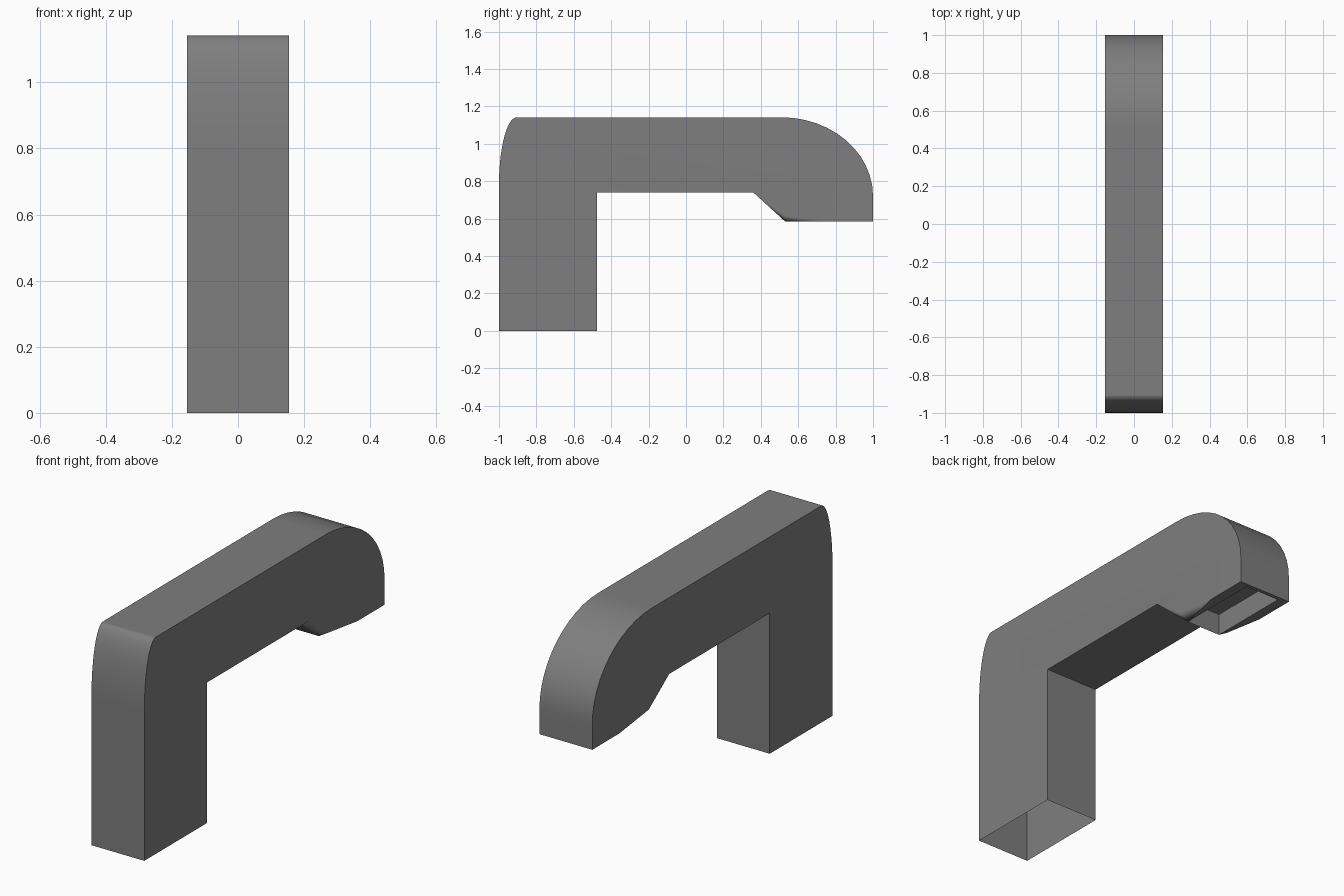
import bpy, bmesh, math

if "Cube" in bpy.data.objects:
    bpy.data.objects.remove(bpy.data.objects["Cube"])

W = 0.154          # half width of the body
N = 12             # segments per rounded corner
BASE = 0.585       # height of the spout mouth
bm = bmesh.new()


def arc(cy, cz, ry, rz, a0, a1):
    """Quarter ellipse in the YZ plane."""
    pts = []
    for i in range(N + 1):
        a = math.radians(a0 + (a1 - a0) * i / N)
        pts.append((cy + ry * math.cos(a), cz + rz * math.sin(a)))
    return pts


# Side profile: leg, inner corner, spout underside, rounded end, rounded back
profile = [(-1, 0), (-0.477, 0), (-0.477, 0.74), (0.36, 0.74),
           (0.53, 0.617), (0.775, BASE), (1, BASE)]
profile += arc(0.51, 0.72, 0.49, 0.422, 0, 90)
profile += arc(-0.905, 0.78, 0.095, 0.362, 90, 180)

left = [bm.verts.new((-W, y, z)) for y, z in profile]
right = [bm.verts.new((W, y, z)) for y, z in profile]
bm.faces.new(left)
bm.faces.new(right[::-1])

# Walls between the sides; the leg foot (0) stays open, the spout mouth (3-5) is custom
count = len(profile)
for i in range(count):
    if i in (0, 3, 4, 5):
        continue
    j = (i + 1) % count
    bm.faces.new((left[i], left[j], right[j], right[i]))


# Narrower outlet with a shallow recess
def rect_side(x, z):
    return [bm.verts.new((x, y, z)) for y in (0.53, 0.98)]


rim_l, rim_r = rect_side(-0.1, BASE), rect_side(0.1, BASE)
top_l, top_r = rect_side(-0.1, 0.70), rect_side(0.1, 0.70)

# Chamfered sides of the spout underside, blended softly into the body sides
soft, hard = [], []
for side, (p, q) in ((left, rim_l), (right, rim_r)):
    a, b, c, d = side[3:7]
    for f in ((a, b, p), (b, c, p), (c, q, p), (c, d, q)):
        bm.faces.new(f)
    soft += [bm.edges.get(e) for e in ((a, b), (b, c), (b, p))]
    hard += [bm.edges.get((c, p))]
bm.faces.new((left[3], right[3], rim_r[0], rim_l[0]))
bm.faces.new((left[6], right[6], rim_r[1], rim_l[1]))

# Recess walls and ceiling
rim = [rim_l[0], rim_l[1], rim_r[1], rim_r[0]]
top = [top_l[0], top_l[1], top_r[1], top_r[0]]
for i in range(4):
    j = (i + 1) % 4
    bm.faces.new((rim[i], rim[j], top[j], top[i]))
bm.faces.new(top)

# Smooth rounded corners, sharp side edges
bmesh.ops.recalc_face_normals(bm, faces=bm.faces)
for f in bm.faces:
    f.smooth = True
for e in bm.edges:
    e.smooth = e in soft or (e not in hard and e.calc_face_angle(9) < math.radians(30))

mesh = bpy.data.meshes.new("faucet_spout")
bm.to_mesh(mesh)
bm.free()
spout = bpy.data.objects.new("faucet_spout", mesh)
bpy.context.collection.objects.link(spout)

# Keep the large faces evenly shaded
weighted = spout.modifiers.new("even_shading", 'WEIGHTED_NORMAL')
weighted.keep_sharp = True

# Dark grey metal
metal = bpy.data.materials.new("dark_metal")
metal.diffuse_color = (0.21, 0.21, 0.21, 1)
metal.use_nodes = True
metal.node_tree.nodes["Principled BSDF"].inputs["Base Color"].default_value = metal.diffuse_color
mesh.materials.append(metal)
